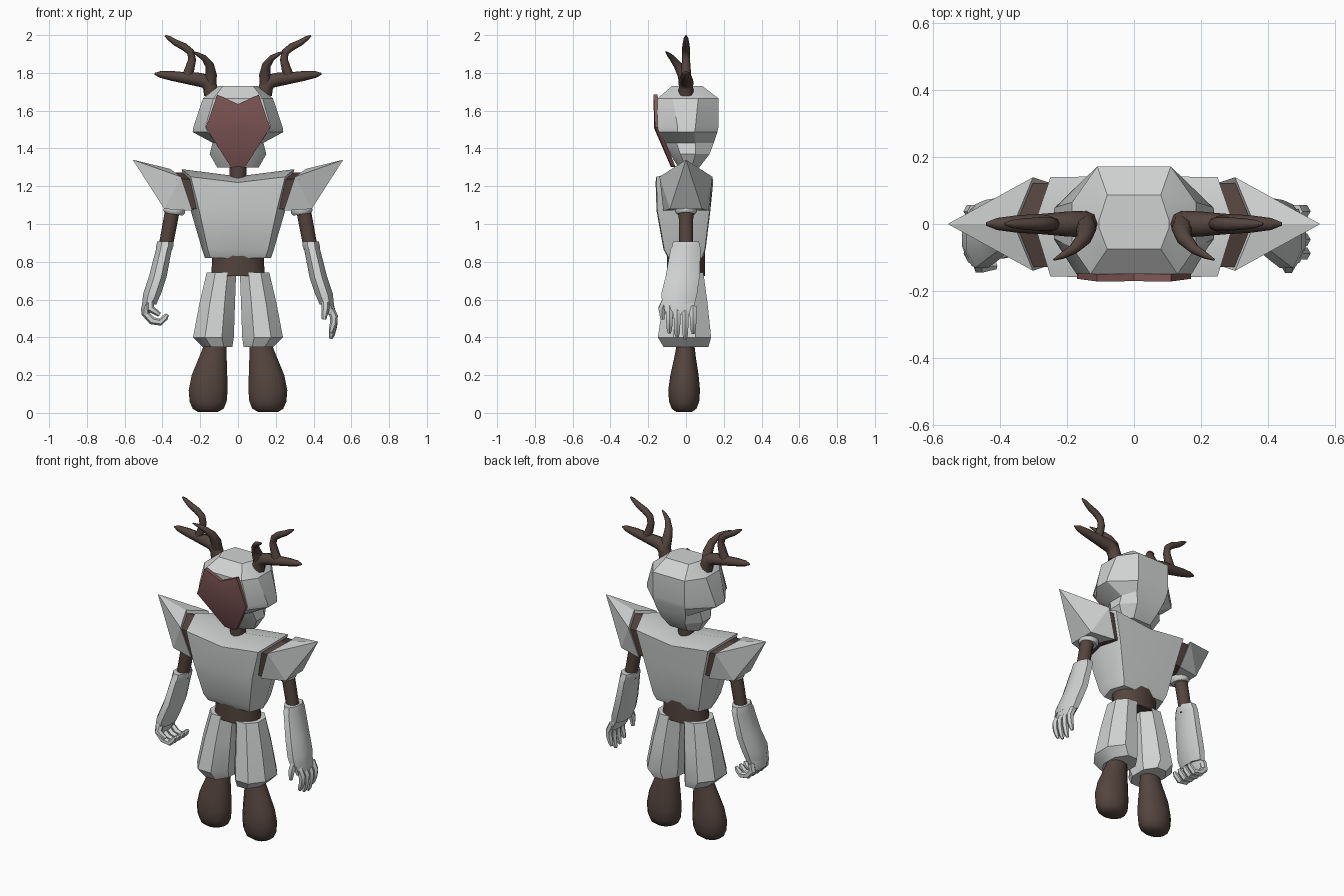
import bpy, math
from mathutils import Vector


def material(name, rgb):
    m = bpy.data.materials.new(name)
    m.diffuse_color = (*rgb, 1)
    return m


WHITE = material("pale_grey", (0.63, 0.65, 0.64))
BROWN = material("dark_brown", (0.088, 0.058, 0.048))
RED = material("dull_red", (0.23, 0.10, 0.10))


def build(name, verts, faces, mat, side=1, angle=32):
    """Make a mesh object; side=-1 mirrors it across x."""
    me = bpy.data.meshes.new(name)
    me.from_pydata([(v[0] * side, v[1], v[2]) for v in verts], [], faces)
    me.materials.append(mat)
    ob = bpy.data.objects.new(name, me)
    bpy.context.collection.objects.link(ob)
    import bmesh
    bm = bmesh.new()
    bm.from_mesh(me)
    bmesh.ops.recalc_face_normals(bm, faces=bm.faces)
    for f in bm.faces:
        f.smooth = True
    bm.to_mesh(me)
    bm.free()
    me.set_sharp_from_angle(angle=math.radians(angle))
    return ob


def loft(name, rings, mat, side=1, top=None, angle=32):
    """Skin a stack of equal rings, capped; top is an optional fan point."""
    n = len(rings[0])
    verts = [p for r in rings for p in r]
    faces = [(k * n + i, k * n + (i + 1) % n, (k + 1) * n + (i + 1) % n, (k + 1) * n + i)
             for k in range(len(rings) - 1) for i in range(n)]
    faces.append(tuple(range(n)))
    last = (len(rings) - 1) * n
    if top:
        verts.append(top)
        faces += [(last + i, last + (i + 1) % n, len(verts) - 1) for i in range(n)]
    else:
        faces.append(tuple(range(last, last + n)))
    return build(name, verts, faces, mat, side, angle)


def oval(cx, cy, z, rx, ry, n=8):
    """Polygon ring with flat front and sides."""
    k = 1 / math.cos(math.pi / n)
    return [(cx + rx * k * math.cos((i + .5) * math.tau / n),
             cy + ry * k * math.sin((i + .5) * math.tau / n), z) for i in range(n)]


def tube(name, pts, mat, side=1, n=8, angle=50):
    """Tapered tube through (x, y, z, radius) points."""
    rings = []
    for i, p in enumerate(pts):
        a, b = pts[max(i - 1, 0)], pts[min(i + 1, len(pts) - 1)]
        t = (Vector(b[:3]) - Vector(a[:3])).normalized()
        u = t.cross(Vector((0, 1, 0))).normalized()
        v = t.cross(u)
        rings.append([Vector(p[:3]) + p[3] * (u * math.cos(q) + v * math.sin(q))
                      for q in (math.tau * j / n for j in range(n))])
    return loft(name, rings, mat, side, angle=angle)


# Torso: wedge with a raised ridge at each shoulder
def chest(z, xf, xs, yf, yb, rise=0, dip=0):
    return [(0, -yf - .004, z - dip), (xf, -yf, z), (xs, 0, z + rise), (xf, yb, z),
            (0, yb + .004, z - dip), (-xf, yb, z), (-xs, 0, z + rise), (-xf, -yf, z)]


loft("torso", [chest(.82, .145, .175, .09, .085), chest(.865, .16, .19, .115, .10),
               chest(1.07, .205, .25, .152, .125),
               chest(1.25, .25, .298, .157, .14, .04, .03)], WHITE, top=(0, 0, 1.252))
loft("waist", [oval(0, 0, z, r, .1, 16) for z, r in ((.725, .143), (.80, .137), (.87, .14))], BROWN)
tube("neck", [(0, 0, 1.20, .045), (0, 0, 1.34, .045)], BROWN, n=12)


# Head: faceted skull narrowing to the jaw
def skull(z, a, yf, s, y1, y2, b, yb):
    half = [(a, yf, z), (s, y1, z), (s, y2, z), (b, yb, z)]
    return half + [(-x, y, w) for x, y, w in reversed(half)]


loft("head", [skull(1.30, .05, -.04, .11, 0, .03, .06, .07),
              skull(1.37, .075, -.085, .15, -.03, .05, .08, .125),
              skull(1.43, .10, -.115, .135, -.05, .05, .10, .147),
              skull(1.487, .16, -.145, .24, -.045, .045, .11, .166),
              skull(1.515, .172, -.15, .236, -.045, .05, .11, .172),
              skull(1.665, .13, -.15, .185, -.07, .065, .11, .172),
              skull(1.73, .08, -.075, .105, -.01, .01, .08, .087)], WHITE, angle=30)

# Face mask: notched plate, split along the middle
front = [(0, -.171, 1.635), (.11, -.172, 1.685), (.17, -.164, 1.51), (.04, -.078, 1.305),
         (0, -.08, 1.302), (-.04, -.078, 1.305), (-.17, -.164, 1.51), (-.11, -.172, 1.685),
         (0, -.170, 1.51)]
fan = [(0, 1, 2, 8), (8, 2, 3, 4), (8, 4, 5, 6), (0, 8, 6, 7)]
build("face_mask", front + [(x, y + .022, z) for x, y, z in front],
      fan + [tuple(i + 9 for i in f) for f in fan]
      + [(i, (i + 1) % 8, (i + 1) % 8 + 9, i + 9) for i in range(8)], RED)

for s, tag in ((1, "left"), (-1, "right")):
    # Shoulder filler between torso and pauldron
    chevron = [(.29, 0, 1.272), (.24, -.128, 1.237), (.20, -.11, 1.08),
               (.22, 0, 1.075), (.20, .11, 1.08), (.24, .122, 1.237)]
    loft(tag + "_shoulder_joint", [chevron, [(x + .085, y, z) for x, y, z in chevron]],
         BROWN, s, angle=15)
    # Pointed pauldron
    build(tag + "_pauldron",
          [(.36, 0, 1.292), (.302, -.14, 1.25), (.242, -.12, 1.07), (.30, 0, 1.075),
           (.242, .12, 1.07), (.302, .14, 1.25),
           (.557, 0, 1.34), (.39, -.085, 1.08), (.39, .085, 1.08)],
          [(0, 1, 6), (0, 6, 5), (1, 2, 7), (1, 7, 6), (6, 7, 8), (5, 6, 8), (5, 8, 4),
           (2, 3, 7), (3, 8, 7), (3, 4, 8), (0, 3, 2, 1), (0, 5, 4, 3)], WHITE, s, 15)
    # Arm
    tube(tag + "_arm_ring", [(.340, 0, 1.10, .052), (.336, 0, 1.085, .058), (.338, 0, 1.065, .058),
                             (.340, 0, 1.052, .048)], WHITE, s, 12)
    tube(tag + "_upper_arm", [(.342, 0, 1.10, .039), (.385, 0, .87, .037)], BROWN, s, 12)
    loft(tag + "_forearm", [oval(*r) for r in (
        (.385, 0, .908, .042, .068), (.388, 0, .882, .046, .074), (.392, -.002, .868, .042, .080),
        (.425, -.018, .72, .047, .090), (.455, -.036, .63, .047, .095),
        (.470, -.040, .575, .038, .085))], WHITE, s)
    loft(tag + "_palm", [oval(*r) for r in (
        (.466, -.038, .60, .034, .083), (.484, -.035, .55, .03, .08),
        (.49, -.03, .52, .02, .076))], WHITE, s)
    # Fingers: relaxed on the left hand, curled on the right
    for i, (y, drop) in enumerate(((-.088, .03), (-.047, .008), (-.004, 0), (.038, .028))):
        if s > 0:
            path = [(.485, y, .56, .021), (.508, y, .51, .021), (.506, y, .46 + drop / 2, .019),
                    (.497, y, .415 + drop, .016), (.490, y, .392 + drop, .009)]
        else:
            path = [(.478, y, .57, .021), (.490, y, .525, .021), (.455, y, .488, .021),
                    (.412, y, .48, .019), (.385, y, .505, .016), (.374, y, .522, .009)]
        tube(f"{tag}_finger_{i + 1}", path, WHITE, s, 6, 40)
    end = (.455, -.125, .495) if s > 0 else (.415, -.125, .52)
    tube(tag + "_thumb", [(.465, -.105, .60, .022), (.462, -.128, .55, .021), (*end, .012)],
         WHITE, s, 6, 40)
    # Shorts leg and bare lower leg
    loft(tag + "_shorts", [oval(*r) for r in (
        (.108, 0, .348, .078, .118), (.130, -.008, .40, .108, .141),
        (.110, -.004, .58, .094, .118), (.088, 0, .742, .078, .092))], WHITE, s)
    loft(tag + "_leg", [oval(*r, 10) for r in (
        (.160, -.01, .004, .05, .038), (.158, -.01, .022, .082, .062), (.158, -.01, .06, .098, .076),
        (.158, -.01, .12, .103, .080), (.151, -.008, .20, .094, .071),
        (.134, -.005, .29, .074, .055), (.122, -.003, .35, .062, .046),
        (.118, 0, .42, .055, .042))], BROWN, s, angle=45)
    # Antler: main beam, upright tine and forward tine
    tube(tag + "_antler_beam", [
        (.140, 0, 1.685, .040), (.148, 0, 1.725, .038), (.168, 0, 1.755, .039), (.205, 0, 1.764, .037),
        (.27, 0, 1.772, .031), (.35, 0, 1.784, .026), (.41, 0, 1.792, .018), (.442, 0, 1.795, .005)],
        BROWN, s)
    tube(tag + "_antler_upright_tine", [
        (.275, 0, 1.77, .028), (.256, 0, 1.82, .025), (.243, 0, 1.87, .021), (.250, 0, 1.91, .020),
        (.285, 0, 1.938, .020), (.33, 0, 1.96, .017), (.365, 0, 1.984, .012), (.386, 0, 1.997, .004)],
        BROWN, s)
    tube(tag + "_antler_forward_tine", [
        (.150, 0, 1.735, .036), (.142, -.015, 1.79, .030), (.150, -.043, 1.84, .023),
        (.180, -.075, 1.88, .016), (.215, -.095, 1.90, .010), (.240, -.107, 1.912, .003)], BROWN, s)
